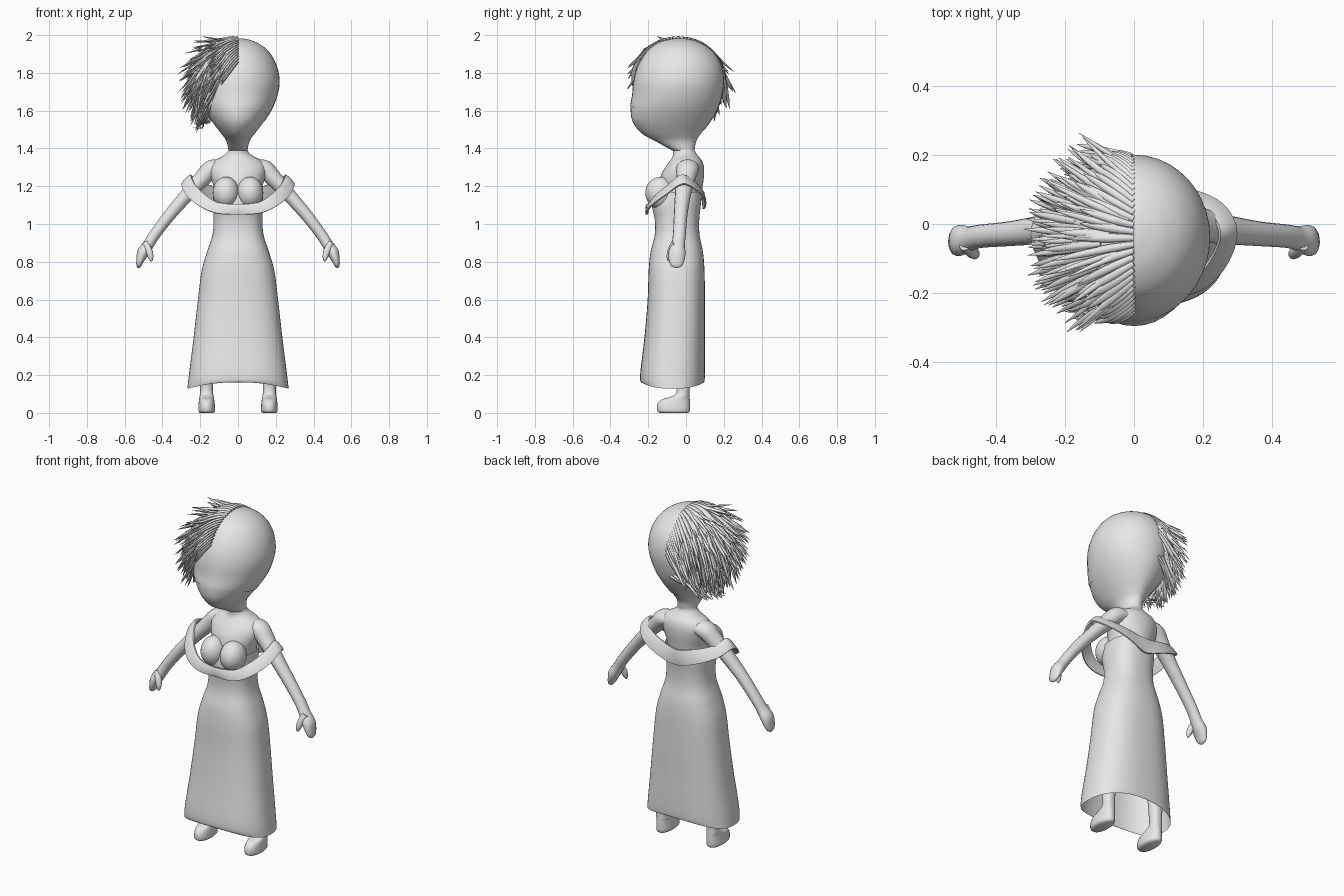
import bpy, bmesh, math, random
from mathutils import Vector

random.seed(4)
if "Cube" in bpy.data.objects:
    bpy.data.objects.remove(bpy.data.objects["Cube"], do_unlink=True)

grey = bpy.data.materials.new("plain_grey")
grey.use_nodes = True
grey.diffuse_color = (0.8, 0.8, 0.8, 1)
grey.node_tree.nodes["Principled BSDF"].inputs["Base Color"].default_value = (0.8, 0.8, 0.8, 1)


def spline(rows, n=5, closed=False):
    """Smoothly interpolate rows of numbers (Catmull-Rom)."""
    out, m = [], len(rows)
    pick = lambda i: rows[i % m] if closed else rows[max(0, min(m - 1, i))]
    for i in range(m if closed else m - 1):
        a, b, c, d = (pick(i + k) for k in (-1, 0, 1, 2))
        for s in range(n):
            t = s / n
            out.append([q + 0.5 * t * (r - p + t * (2 * p - 5 * q + 4 * r - s4 + t * (3 * (q - r) + s4 - p)))
                        for p, q, r, s4 in zip(a, b, c, d)])
    return out if closed else out + [list(rows[-1])]


def skin(bm, loops, cap=True, closed=False):
    """Bridge equal loops of points with quads."""
    vs = [[bm.verts.new(p) for p in loop] for loop in loops]
    n = len(vs[0])
    for k in range(len(vs) if closed else len(vs) - 1):
        a, b = vs[k], vs[(k + 1) % len(vs)]
        for i in range(n):
            j = (i + 1) % n
            bm.faces.new((a[i], a[j], b[j], b[i]))
    if cap and not closed:
        bm.faces.new(vs[0][::-1])
        bm.faces.new(vs[-1])


def finish(name, bm, angle=60):
    bmesh.ops.recalc_face_normals(bm, faces=bm.faces)
    mesh = bpy.data.meshes.new(name)
    bm.to_mesh(mesh)
    bm.free()
    ob = bpy.data.objects.new(name, mesh)
    bpy.context.collection.objects.link(ob)
    mesh.materials.append(grey)
    bpy.ops.object.select_all(action='DESELECT')
    ob.select_set(True)
    bpy.context.view_layer.objects.active = ob
    bpy.ops.object.shade_smooth_by_angle(angle=math.radians(angle))
    return ob


def stack(rows, cx=0, power=2.0, sides=40, grow=0):
    """Horizontal rings from rows of height, half width, front y, back y."""
    loops = []
    for z, rx, yf, yb in spline(rows):
        loop = []
        for i in range(sides):
            a = 2 * math.pi * i / sides
            c, s = math.cos(a), math.sin(a)
            e = 2 / power
            x = math.copysign(abs(c) ** e, c) * (rx + grow)
            y = math.copysign(abs(s) ** e, s) * ((yb - yf) / 2 + grow)
            loop.append(Vector((cx + x, (yf + yb) / 2 + y, z)))
        loops.append(loop)
    return loops


def tube(bm, rows, sides=14, n=4):
    """Tube along rows of x, y, z, half depth, half thickness."""
    rows = spline(rows, n)
    pts = [Vector(r[:3]) for r in rows]
    loops = []
    for i, r in enumerate(rows):
        t = (pts[min(i + 1, len(pts) - 1)] - pts[max(i - 1, 0)]).normalized()
        ref = Vector((0, 1, 0))
        u = (ref - t * t.dot(ref)).normalized()
        v = t.cross(u)
        loops.append([pts[i] + u * math.cos(a) * r[3] + v * math.sin(a) * r[4]
                      for a in (2 * math.pi * k / sides for k in range(sides))])
    skin(bm, loops)


# Head and scalp shell
head_rows = [(1.39, .05, -.075, .045), (1.44, .062, -.165, .055), (1.48, .09, -.235, .08),
             (1.54, .135, -.282, .125), (1.61, .178, -.293, .165), (1.68, .205, -.282, .187),
             (1.75, .217, -.275, .197), (1.82, .207, -.258, .19), (1.88, .182, -.228, .165),
             (1.93, .142, -.188, .12), (1.965, .087, -.13, .06), (1.98, .035, -.07, .005),
             (1.983, .004, -.035, -.028)]
bm = bmesh.new()
skin(bm, stack(head_rows))
finish("head", bm)

bm = bmesh.new()
skin(bm, stack(head_rows, grow=.004))
bmesh.ops.bisect_plane(bm, geom=bm.verts[:] + bm.edges[:] + bm.faces[:], clear_inner=True,
                       plane_co=(0, -.28, 1.62), plane_no=(0, .32, 1))
finish("scalp", bm)

# Neck, chest and back
bm = bmesh.new()
skin(bm, stack([(1.08, .12, -.14, .07), (1.18, .125, -.145, .085), (1.25, .145, -.135, .095),
                (1.30, .15, -.11, .095), (1.335, .125, -.085, .085), (1.36, .08, -.07, .065),
                (1.385, .053, -.068, .048), (1.42, .05, -.07, .04)]))
finish("torso", bm)

# Arms with mitten hands, legs with feet
for side, s in (("left", 1), ("right", -1)):
    bm = bmesh.new()
    tube(bm, [(s * x, y, z, a, b) for x, y, z, a, b in (
        (.09, .01, 1.30, .06, .04), (.14, .008, 1.29, .06, .05), (.185, 0, 1.245, .052, .046),
        (.26, -.015, 1.165, .043, .038), (.36, -.028, 1.05, .036, .033), (.44, -.035, .945, .034, .03),
        (.475, -.042, .89, .036, .03), (.502, -.047, .85, .045, .032), (.517, -.05, .81, .042, .022),
        (.525, -.05, .78, .03, .014), (.527, -.05, .767, .008, .005))])
    tube(bm, [(s * x, y, z, r, r) for x, y, z, r in (
        (.49, -.06, .90, .018), (.472, -.078, .86, .019), (.462, -.088, .825, .015),
        (.459, -.092, .803, .005))], 10)
    finish(side + "_arm", bm)
    bm = bmesh.new()
    skin(bm, stack([(0, .036, -.14, .012), (.012, .044, -.153, .02), (.045, .043, -.152, .021),
                    (.07, .04, -.13, .02), (.088, .037, -.075, .019), (.115, .034, -.05, .018),
                    (.2, .036, -.055, .02), (.5, .05, -.08, .03)], s * .166, 2.2, 24))
    finish(side + "_leg", bm)

# Dress: open skirt with a lifted hem, bodice and two cups
bm = bmesh.new()
loops = stack([(.128, .268, -.234, .094), (.2, .26, -.243, .1), (.4, .235, -.22, .1), (.6, .212, -.203, .1),
               (.75, .193, -.198, .098), (.85, .165, -.188, .09), (.94, .136, -.166, .072),
               (1.02, .129, -.165, .07), (1.1, .133, -.18, .078), (1.17, .13, -.17, .085)],
              power=2.5, sides=56)
for k in range(4):
    for p in loops[k]:
        p.z += .035 * (1 - (p.x / .268) ** 2) * (1 - k / 4)
skin(bm, loops, cap=False)
finish("dress", bm)
bm = bmesh.new()
for s in (1, -1):
    geo = bmesh.ops.create_uvsphere(bm, u_segments=28, v_segments=18, radius=1)
    for v in geo["verts"]:
        v.co = Vector((s * .064 + v.co.x * .07, -.135 + v.co.y * .08, 1.165 + v.co.z * .085))
finish("bodice_cups", bm)

# Off-shoulder band: a flat strip sweeping round both arms
half = [(.11, -.2, 1.085, .03), (.19, -.17, 1.125, .036), (.25, -.1, 1.18, .036), (.272, -.02, 1.235, .034),
        (.23, .05, 1.2, .036), (.13, .088, 1.16, .04)]
path = [(0, -.205, 1.078, .027)] + half + [(0, .092, 1.125, .045)] + [(-r[0],) + r[1:] for r in half[::-1]]
bm = bmesh.new()
loops = []
for x, y, z, h in spline(path, 6, True):
    out = Vector((x, (y + .05) * 1.3, 0)).normalized()
    up = (Vector((0, 0, 1)) - out * abs(x) / .27).normalized()
    nrm = (out - up * out.dot(up)).normalized()
    loops.append([Vector((x, y, z)) + up * h * a + nrm * .009 * b
                  for a, b in ((-1, -.5), (-1, .5), (-.5, 1), (.5, 1), (1, .5), (1, -.5), (0, -1))])
skin(bm, loops, closed=True)
finish("shoulder_band", bm)

# Hair: overlapping tapered locks over the right half of the scalp
centre, radii = Vector((0, -.04, 1.745)), Vector((.215, .238, .238))


def on_scalp(p, lift):
    d = p - centre
    q = Vector((d.x / radii.x, d.y / radii.y, d.z / radii.z)).normalized()
    return centre + Vector([q[i] * (radii[i] + lift) for i in range(3)]), q


def lock(bm, root, length, width, flare):
    p, steps = root.copy(), 6
    rows = []
    for k in range(steps + 1):
        t = k / steps
        q, nrm = on_scalp(p, .004 + .012 * t + flare * t ** 2.5)
        r = width * (0.6 + 1.6 * t) * (1 - t) ** 0.7 + .0006
        rows.append((q.x, q.y, q.z, r, r * .8))
        flow = Vector((-.75, (q.y - centre.y) * 3.2, -.75))
        flow = (flow - nrm * flow.dot(nrm)).normalized()
        p = q + flow * length / steps
    tube(bm, rows, 6, 2)


bm = bmesh.new()
for k in range(30):  # parting row
    a = math.radians(-62 + 128 * k / 29)
    root = on_scalp(centre + Vector((-.005, math.sin(a), math.cos(a))), 0)[0]
    lock(bm, root, random.uniform(.14, .2), .013, random.uniform(.0, .03))
count = 0
while count < 290:
    d = Vector((-abs(random.gauss(0, 1)), random.gauss(0, 1), random.gauss(0, 1))).normalized()
    root = on_scalp(centre + d, 0)[0]
    front = root.y < -.04
    if root.z < (1.66 if front else 1.62) or (front and root.x > -.42 * (1.97 - root.z)):
        continue
    count += 1
    lock(bm, root, random.uniform(.13, .22), random.uniform(.008, .013), random.uniform(.02, .1))
finish("hair_locks", bm)
